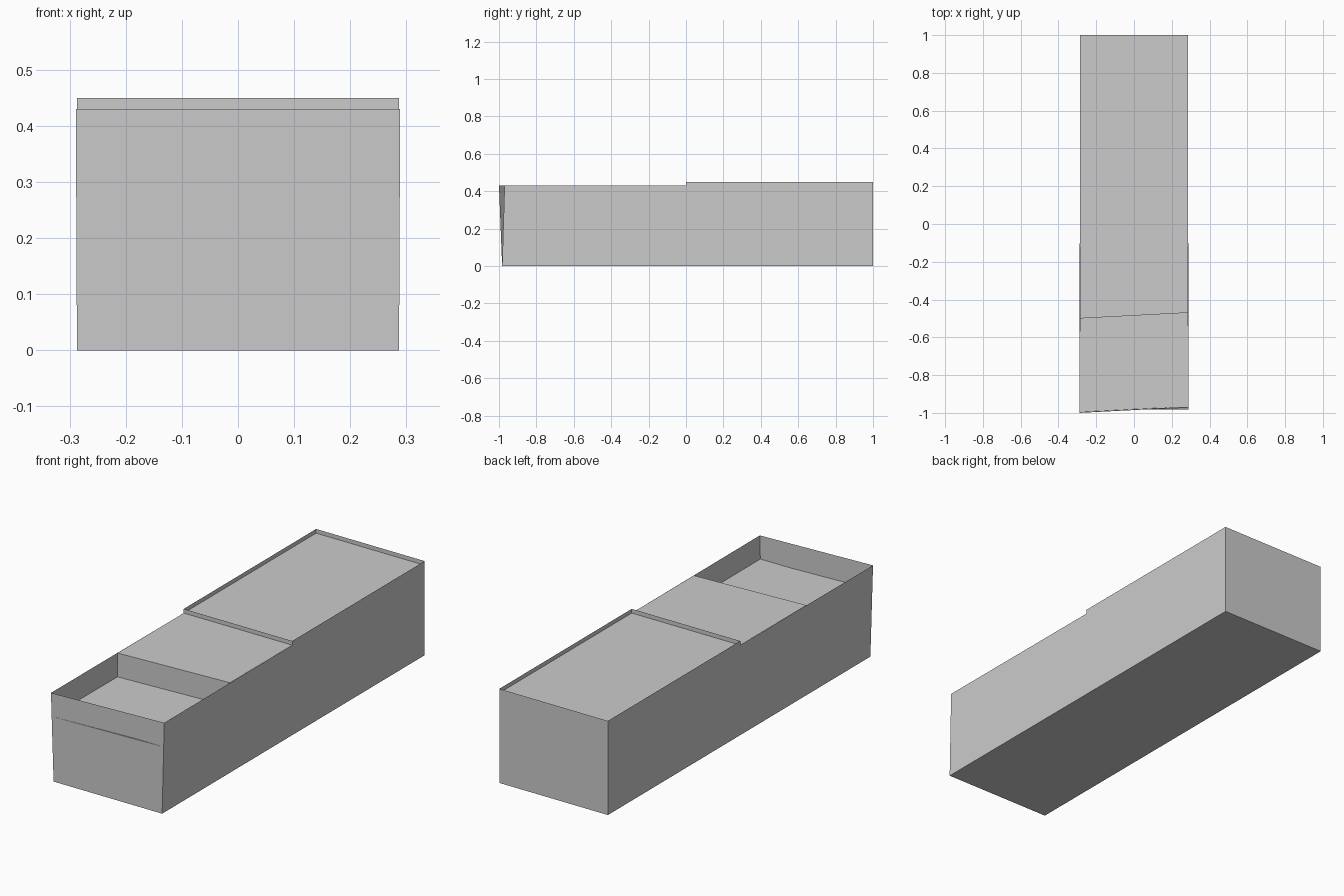
import bpy

if "Cube" in bpy.data.objects:
    bpy.data.objects.remove(bpy.data.objects["Cube"])

W = 0.287            # half width
LOW, HIGH = 0.43, 0.45
BIN_Z = 0.316


def make(name, verts, faces):
    mesh = bpy.data.meshes.new(name)
    mesh.from_pydata(verts, [], faces)
    mesh.update()
    obj = bpy.data.objects.new(name, mesh)
    bpy.context.collection.objects.link(obj)
    return obj


def front_y(side, z):
    """The front panel is slightly twisted: level at the foot, skewed at the top."""
    top = -1.0 if side < 0 else -0.97
    return -0.983 + (top + 0.983) * z / LOW


def side_x(side, z):
    return side * (W + 0.002 * z / LOW)


def bin_back_y(side):
    return -0.5 if side < 0 else -0.47


# Outer shell: a stepped profile on each side, joined by bottom, front and back
def profile(s):
    return [(s * W, 1, 0), (s * W, front_y(s, 0), 0),
            (side_x(s, LOW), front_y(s, LOW), LOW),
            (s * W, 0, LOW), (s * W, 0, HIGH), (s * W, 1, HIGH)]


make("outer_shell", profile(-1) + profile(1),
     [(0, 1, 2, 3, 4, 5), (11, 10, 9, 8, 7, 6),
      (0, 6, 7, 1), (1, 7, 8, 2), (5, 11, 6, 0)])

# Middle deck between the bin and the rear tray
make("middle_deck",
     [(-W, bin_back_y(-1), LOW), (W, bin_back_y(1), LOW), (W, 0, LOW), (-W, 0, LOW)],
     [(0, 1, 2, 3)])

# Rear tray: sunken floor with a thin raised lip along its front
make("rear_tray",
     [(-W, 0, LOW), (W, 0, LOW), (W, 1, LOW), (-W, 1, LOW),
      (-W, 0, HIGH), (W, 0, HIGH)],
     [(0, 1, 2, 3), (0, 1, 5, 4)])

# Front bin: sunken floor and skewed rear wall
make("front_bin",
     [(side_x(-1, BIN_Z), front_y(-1, BIN_Z), BIN_Z),
      (side_x(1, BIN_Z), front_y(1, BIN_Z), BIN_Z),
      (W, bin_back_y(1), BIN_Z), (-W, bin_back_y(-1), BIN_Z),
      (W, bin_back_y(1), LOW), (-W, bin_back_y(-1), LOW)],
     [(0, 1, 2, 3), (3, 2, 4, 5)])
